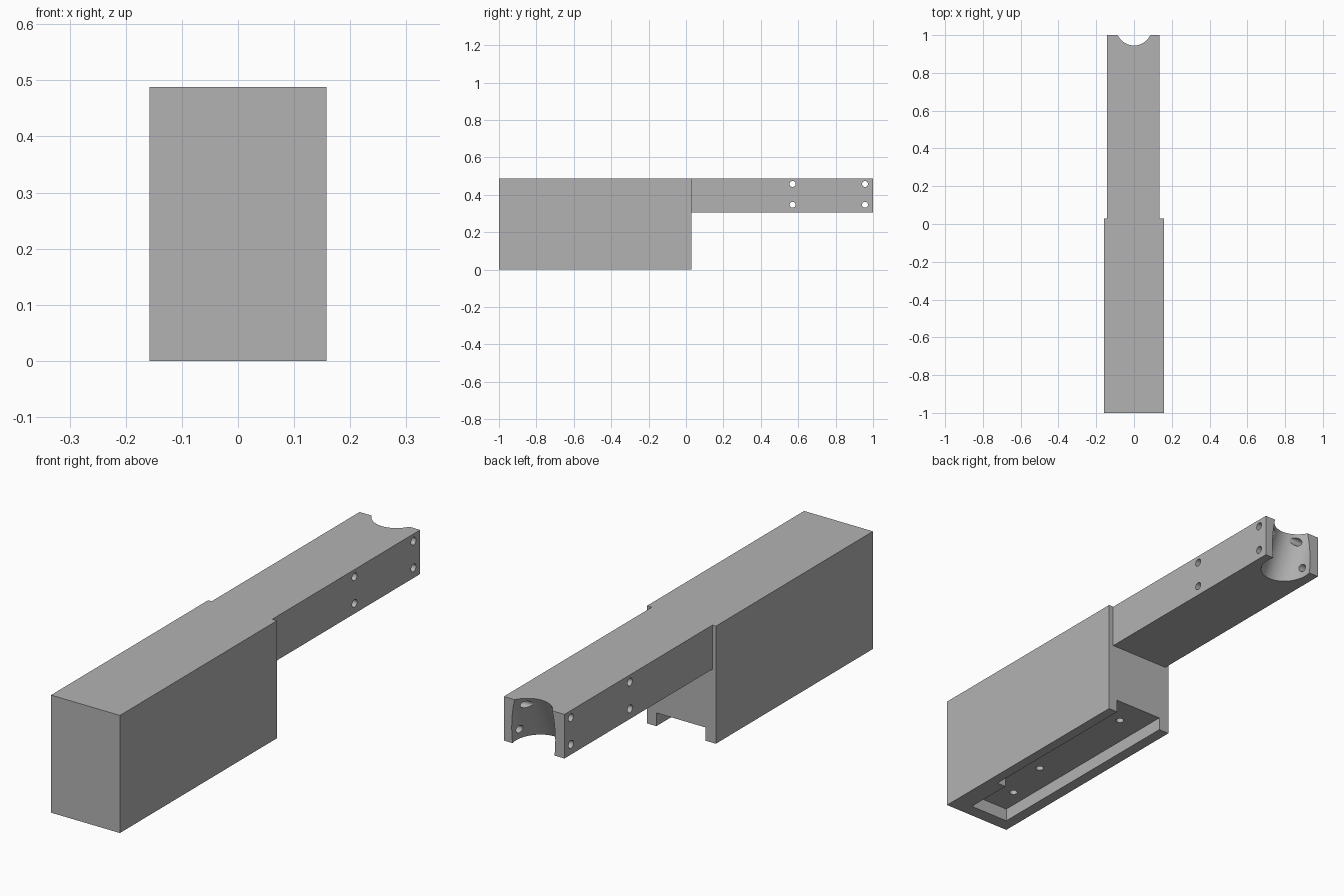
import bpy, math
from mathutils import Vector

if "Cube" in bpy.data.objects:
    bpy.data.objects.remove(bpy.data.objects["Cube"], do_unlink=True)

# One plain grey for the whole bracket
GREY = (0.45, 0.45, 0.45, 1)
grey = bpy.data.materials.new("plain_grey")
grey.use_nodes = True
grey.diffuse_color = GREY
grey.node_tree.nodes["Principled BSDF"].inputs["Base Color"].default_value = GREY


def box(name, low, high):
    low, high = Vector(low), Vector(high)
    bpy.ops.mesh.primitive_cube_add(size=1, location=(low + high) / 2)
    ob = bpy.context.object
    ob.name = name
    ob.scale = high - low
    bpy.ops.object.transform_apply(location=True, rotation=True, scale=True)
    ob.data.materials.append(grey)
    return ob


def rod(name, centre, radius, length, rotation=(0, 0, 0), sides=32):
    bpy.ops.mesh.primitive_cylinder_add(vertices=sides, radius=radius, depth=length,
                                        location=centre, rotation=rotation)
    ob = bpy.context.object
    ob.name = name
    ob.data.materials.append(grey)
    return ob


def cut(target, cutter):
    cutter.hide_render = True
    mod = target.modifiers.new("cut", "BOOLEAN")
    mod.operation = "DIFFERENCE"
    mod.solver = "EXACT"
    mod.object = cutter
    bpy.context.view_layer.objects.active = target
    bpy.ops.object.modifier_apply(modifier=mod.name)
    bpy.data.objects.remove(cutter, do_unlink=True)


HALF, BACK, TOP = 0.158, 0.03, 0.488
ARM_BOTTOM, RECESS = 0.305, 0.055

# Main block, with a stepped recess underneath that opens at the back
body = box("body", (-HALF, -1, 0), (HALF, BACK, TOP))
cut(body, box("wide_recess", (-0.11, -0.73, -0.1), (0.115, BACK + 0.1, RECESS)))
cut(body, box("narrow_recess", (-0.11, -0.943, -0.1), (0.073, -0.7, RECESS)))

# Screw holes in the recess ceiling
for x, y in ((0, -0.09), (0, -0.6), (-0.045, -0.82)):
    cut(body, rod("ceiling_hole", (x, y, RECESS + 0.05), 0.016, 0.2, sides=24))

# Rear arm, slightly narrower than the block
arm = box("rear_arm", (-0.142, BACK, ARM_BOTTOM), (0.136, 1, TOP))

# Tilted round saddle at the end of the arm
tilt = math.atan2(0.085, TOP - ARM_BOTTOM)
middle = (0, 1.0125, (TOP + ARM_BOTTOM) / 2)
cut(arm, rod("saddle", middle, 0.1, 0.8, (-tilt, 0, 0), 64))

# Cross holes through the arm
for y in (0.57, 0.957):
    for z in (0.347, 0.458):
        cut(arm, rod("cross_hole", (0, y, z), 0.016, 0.5, (0, math.pi / 2, 0), 24))

# Smooth the round cuts, keep the corners sharp
for ob in (body, arm):
    bpy.ops.object.select_all(action="DESELECT")
    ob.select_set(True)
    bpy.context.view_layer.objects.active = ob
    bpy.ops.object.shade_smooth_by_angle(angle=math.radians(30))
